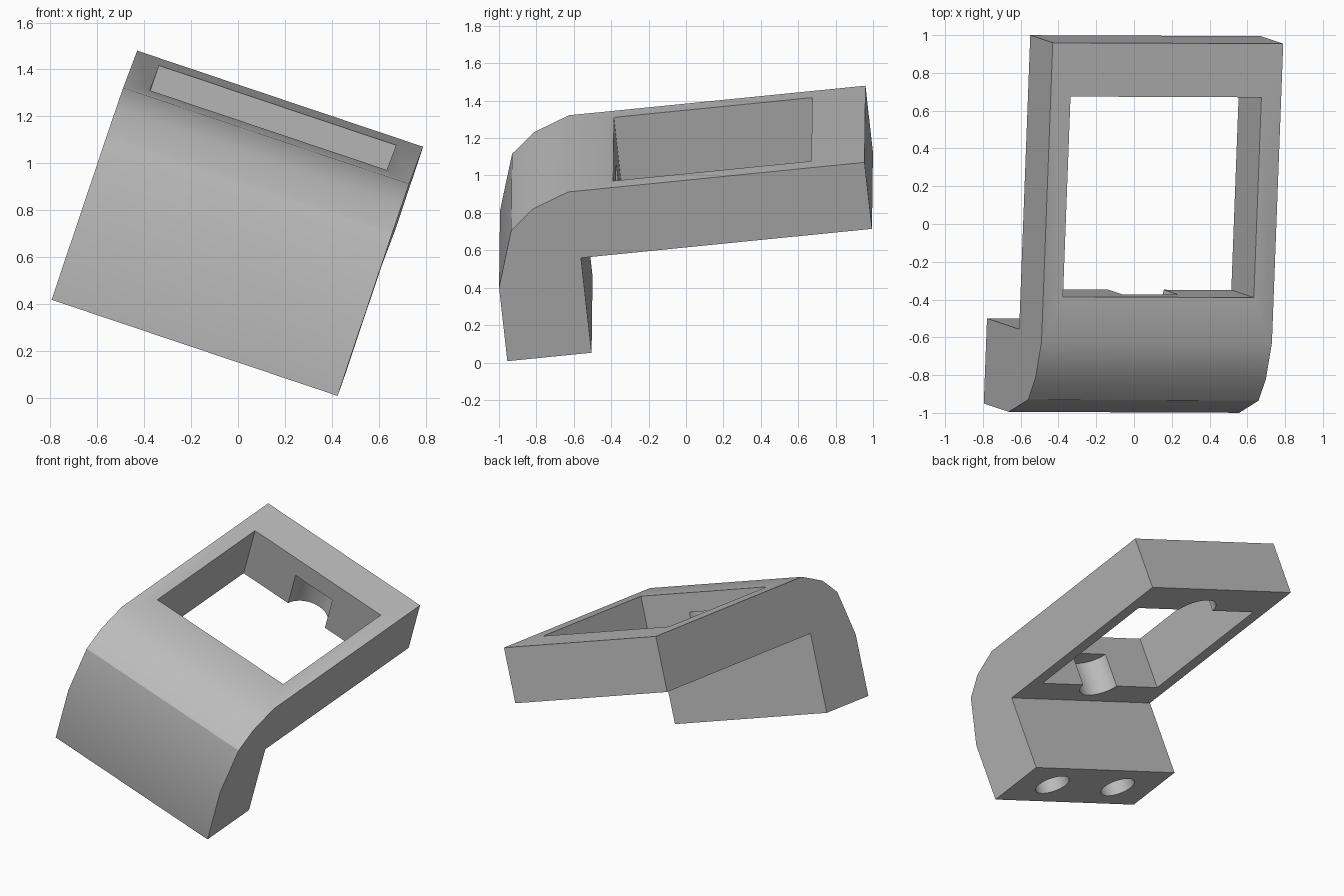
import bpy
import bmesh
import math
from mathutils import Matrix, Vector

cube = bpy.data.objects.get("Cube")
if cube:
    bpy.data.objects.remove(cube, do_unlink=True)

WIDTH, THICK, LEG = 1.287, 0.377, 0.915
FRONT, INNER = -2.018, -1.565          # leg faces along the arm axis
OPEN_NEAR, OPEN_FAR = -1.352, -0.286   # square opening ends

grey = bpy.data.materials.new("plain_grey")
grey.use_nodes = True
grey.diffuse_color = (0.5, 0.5, 0.5, 1)
grey.node_tree.nodes["Principled BSDF"].inputs["Base Color"].default_value = (0.5, 0.5, 0.5, 1)


def make_object(name, bm):
    bmesh.ops.recalc_face_normals(bm, faces=bm.faces)
    mesh = bpy.data.meshes.new(name)
    bm.to_mesh(mesh)
    bm.free()
    mesh.materials.append(grey)
    obj = bpy.data.objects.new(name, mesh)
    bpy.context.collection.objects.link(obj)
    return obj


def box(name, size, centre):
    bm = bmesh.new()
    bmesh.ops.create_cube(bm, size=1, matrix=Matrix.Translation(centre) @ Matrix.Diagonal((*size, 1)))
    return make_object(name, bm)


def cylinder(name, radius, x, y, bottom, top):
    bm = bmesh.new()
    bmesh.ops.create_cone(bm, cap_ends=True, segments=48, radius1=radius, radius2=radius,
                          depth=top - bottom, matrix=Matrix.Translation((x, y, (top + bottom) / 2)))
    return make_object(name, bm)


# Bent bracket: side profile (length, height) extruded across the width
profile = [(0, 0), (-1.594, 0), (-1.792, -0.076), (-1.92, -0.185), (FRONT, -0.497),
           (FRONT, -LEG), (INNER, -LEG), (INNER, -THICK), (0, -THICK)]
bm = bmesh.new()
side = bm.faces.new([bm.verts.new((-WIDTH / 2, y, z)) for y, z in profile])
extruded = bmesh.ops.extrude_face_region(bm, geom=[side])["geom"]
bmesh.ops.translate(bm, vec=(WIDTH, 0, 0),
                    verts=[g for g in extruded if isinstance(g, bmesh.types.BMVert)])
bracket = make_object("bracket", bm)

# Square opening, two round notches in its end walls, two holes under the leg
length = OPEN_FAR - OPEN_NEAR
cutters = [box("opening_cutter", (length, length, 1), (0, (OPEN_FAR + OPEN_NEAR) / 2, -0.2))]
for y in (OPEN_NEAR + 0.02, OPEN_FAR - 0.02):
    cutters.append(cylinder("notch_cutter", 0.157, 0, y, -THICK - 0.1, 0.245 - THICK))
for x in (-0.303, 0.303):
    cutters.append(cylinder("hole_cutter", 0.12, x, (FRONT + INNER) / 2, -LEG - 0.1, -LEG + 0.45))

bpy.context.view_layer.objects.active = bracket
for cutter in cutters:
    mod = bracket.modifiers.new("cut", "BOOLEAN")
    mod.operation = "DIFFERENCE"
    mod.solver = "EXACT"
    mod.object = cutter
    bpy.ops.object.modifier_apply(modifier=mod.name)
    bpy.data.objects.remove(cutter, do_unlink=True)

# Tilt the finished bracket into its resting pose
across = Vector((0.948, -0.004, -0.3186)).normalized()
up = Vector((0.318, -0.106, 0.942))
along = up.cross(across).normalized()
up = across.cross(along)
pose = Matrix((across, along, up)).transposed().to_4x4()
pose.translation = (0.18, 0.957, 1.275)
bracket.data.transform(pose)

bpy.ops.object.select_all(action="DESELECT")
bracket.select_set(True)
bpy.ops.object.shade_smooth_by_angle(angle=math.radians(30))
